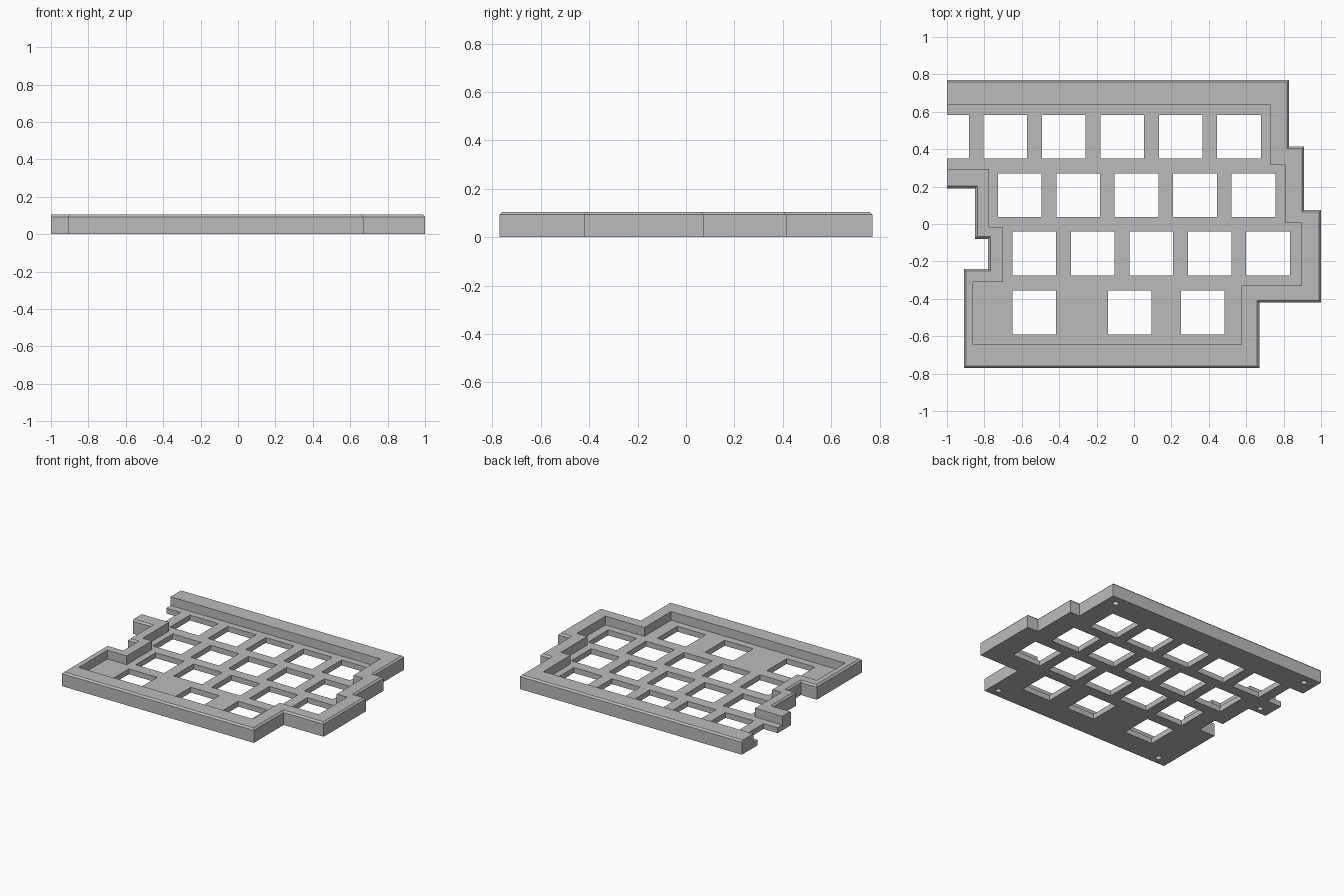
import bpy, bmesh

if "Cube" in bpy.data.objects:
    bpy.data.objects.remove(bpy.data.objects["Cube"], do_unlink=True)

HEIGHT, FLOOR, CHAMFER = 0.105, 0.04, 0.012
PITCH, KEY = 0.3125, 0.117          # key spacing and half key opening


def add_prism(bm, points, low, high):
    """Extrude a closed outline between two heights."""
    face = bm.faces.new([bm.verts.new((x, y, low)) for x, y in points])
    new = bmesh.ops.extrude_face_region(bm, geom=[face])["geom"]
    bmesh.ops.translate(bm, vec=(0, 0, high - low),
                        verts=[v for v in new if isinstance(v, bmesh.types.BMVert)])


def make_object(name, bm):
    bmesh.ops.recalc_face_normals(bm, faces=bm.faces)
    mesh = bpy.data.meshes.new(name)
    bm.to_mesh(mesh)
    bm.free()
    obj = bpy.data.objects.new(name, mesh)
    bpy.context.collection.objects.link(obj)
    return obj


def cut(target, cutter):
    """Subtract the cutter, apply, and discard it."""
    mod = target.modifiers.new("cut", "BOOLEAN")
    mod.operation, mod.solver, mod.object = "DIFFERENCE", "EXACT", cutter
    bpy.context.view_layer.objects.active = target
    bpy.ops.object.modifier_apply(modifier=mod.name)
    bpy.data.objects.remove(cutter, do_unlink=True)


def steps(start, *moves):
    """Right-angled outline: moves alternate between a new x and a new y."""
    x, y = start
    points = [start]
    for i, value in enumerate(moves):
        x, y = (value, y) if i % 2 == 0 else (x, value)
        points.append((x, y))
    return points


# Stepped outer body with chamfered top edges, flat at the cut left end
outer = steps((-1, 0.77), 0.83, 0.415, 0.91, 0.075, 1.0, -0.42, 0.67, -0.77,
              -0.91, -0.24, -0.78, -0.08, -0.85, 0.19, -1)
bm = bmesh.new()
add_prism(bm, outer, 0, HEIGHT)
rim_edges = [e for e in bm.edges
             if all(v.co.z > HEIGHT - 0.001 for v in e.verts)
             and not all(v.co.x < -0.999 for v in e.verts)]
bmesh.ops.recalc_face_normals(bm, faces=bm.faces)
bmesh.ops.bevel(bm, geom=rim_edges, offset=CHAMFER, segments=1,
                profile=0.5, affect="EDGES")
case = make_object("keyboard_case", bm)

# Recessed pocket that leaves the raised rim, open at the left end
inner = steps((-1.1, 0.635), 0.73, 0.315, 0.81, 0.005, 0.895, -0.33, 0.575, -0.645,
              -0.86, -0.31, -0.70, -0.015, -0.775, 0.295, -1.1)
bm = bmesh.new()
add_prism(bm, inner, FLOOR, 0.2)
cut(case, make_object("pocket_cutter", bm))

# Square key openings, row by row
rows = [
    (0.467, [-0.688 + PITCH * i for i in range(-1, 5)]),
    (0.154, [-0.611 + PITCH * i for i in range(5)]),
    (-0.158, [-0.533 + PITCH * i for i in range(5)]),
    (-0.473, [-0.533, -0.023, 0.368]),
]
bm = bmesh.new()
for y, columns in rows:
    for x in columns:
        add_prism(bm, [(x - KEY, y - KEY), (x + KEY, y - KEY),
                       (x + KEY, y + KEY), (x - KEY, y + KEY)], -0.1, 0.2)
cut(case, make_object("key_cutter", bm))

# Blind screw holes under the rim
bm = bmesh.new()
for x, y in [(0.75, 0.70), (-0.91, 0.70), (-0.91, 0.24), (0.60, -0.71), (-0.81, -0.71)]:
    hole = bmesh.ops.create_cone(bm, cap_ends=True, segments=24, radius1=0.02,
                                 radius2=0.02, depth=0.16)
    bmesh.ops.translate(bm, verts=hole["verts"], vec=(x, y, 0))
cut(case, make_object("screw_cutter", bm))

# Plain grey plastic
grey = bpy.data.materials.new("grey_plastic")
grey.use_nodes = True
colour = (0.5, 0.5, 0.5, 1)
grey.diffuse_color = colour
grey.node_tree.nodes["Principled BSDF"].inputs["Base Color"].default_value = colour
case.data.materials.clear()
case.data.materials.append(grey)
for face in case.data.polygons:
    face.material_index = 0
